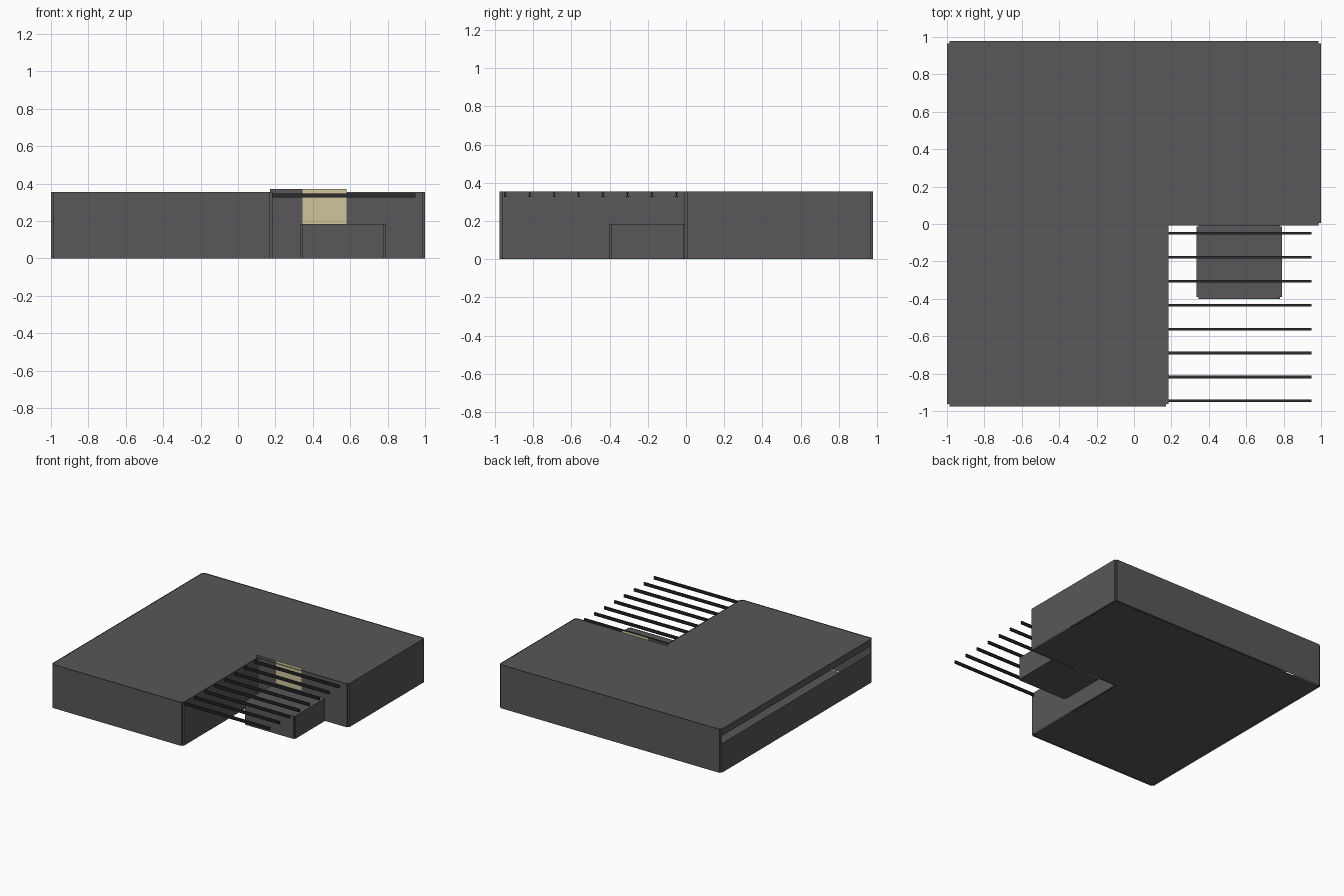
import bpy, bmesh
from mathutils import Vector

if "Cube" in bpy.data.objects:
    bpy.data.objects.remove(bpy.data.objects["Cube"])


def material(name, rgb):
    m = bpy.data.materials.new(name)
    m.diffuse_color = (*rgb, 1)
    m.use_nodes = True
    m.node_tree.nodes["Principled BSDF"].inputs["Base Color"].default_value = m.diffuse_color
    return m


GREY = material("dark_grey", (0.10, 0.095, 0.10))
BLACK = material("near_black", (0.025, 0.025, 0.03))
CREAM = material("cream_glass", (0.62, 0.56, 0.33))


def make(name, bm, mat):
    mesh = bpy.data.meshes.new(name)
    bm.to_mesh(mesh)
    bm.free()
    mesh.materials.append(mat)
    ob = bpy.data.objects.new(name, mesh)
    bpy.context.collection.objects.link(ob)
    return ob


def notched(outline, n=0.013):
    """Cut a small square step out of every convex corner (outline is counter-clockwise)."""
    pts = []
    for i, p in enumerate(outline):
        p = Vector(p)
        a = (Vector(outline[i - 1]) - p).normalized() * n
        b = (Vector(outline[(i + 1) % len(outline)]) - p).normalized() * n
        if a.cross(b) < 0:
            pts += [p + a, p + a + b, p + b]
        else:
            pts.append(p)
    return pts


def sheet(bm, a, b, z0, z1):
    """Upright panel from a to b, facing right of the travel direction."""
    co = [(*a, z0), (*b, z0), (*b, z1), (*a, z1)]
    bm.faces.new([bm.verts.new(c) for c in co])


def cap(bm, pts, z, up=True):
    f = bm.faces.new([bm.verts.new((p[0], p[1], z)) for p in pts])
    f.normal_update()
    if (f.normal.z > 0) != up:
        f.normal_flip()


TOP, ROOF = 0.355, 0.35
house = [(-1, 0.978), (-1, -0.975), (0.185, -0.975), (0.185, -0.008),
         (1, -0.008), (1, 0.978)]
plan = notched(house)

# Outer walls, with a long slit window on the left and an opening at the entrance
bm = bmesh.new()
for i, a in enumerate(plan):
    b = plan[(i + 1) % len(plan)]
    if a.x < -0.999 and b.x < -0.999:
        sheet(bm, a, b, 0, 0.24)
        sheet(bm, a, b, 0.30, TOP)
    elif abs(a.y + 0.008) < 1e-4 and abs(b.y + 0.008) < 1e-4 and a.x < 0.2:
        sheet(bm, (0.58, a.y), b, 0, TOP)
    else:
        sheet(bm, a, b, 0, TOP)
make("outer_walls", bm, GREY)

# Roof just below the wall tops
bm = bmesh.new()
cap(bm, plan, ROOF)
make("roof", bm, GREY)

# Floor, slightly inside the walls
bm = bmesh.new()
inner = [(-0.988, 0.966), (-0.988, -0.963), (0.173, -0.963), (0.173, 0.004),
         (0.988, 0.004), (0.988, 0.966)]
cap(bm, inner, 0.0, up=False)
cap(bm, inner, 0.003)
make("floor", bm, GREY)

# Entrance wall panel and glazed door rising above the roof
for name, x0, x1, mat in (("entrance_panel", 0.17, 0.345, GREY),
                          ("glazed_door", 0.345, 0.58, CREAM)):
    bm = bmesh.new()
    sheet(bm, (x0, -0.002), (x1, -0.002), 0, 0.37)
    make(name, bm, mat)

# Low porch block in the corner
porch = notched([(0.335, -0.003), (0.335, -0.4), (0.79, -0.4), (0.79, -0.003)], 0.01)
bm = bmesh.new()
for i, a in enumerate(porch):
    sheet(bm, a, porch[(i + 1) % len(porch)], 0, 0.185)
cap(bm, porch, 0.183)
cap(bm, porch, 0.0, up=False)
make("porch_block", bm, GREY)

# Pergola beams with an I-shaped section
W, T, H, F = 0.007, 0.003, 0.011, 0.006
half = [(W, -H), (W, -F), (T, -F), (T, F), (W, F), (W, H)]
section = half + [(-y, z) for y, z in reversed(half)]
for k in range(8):
    y, z = -0.05 - k * 0.128, 0.337
    bm = bmesh.new()
    f = bm.faces.new([bm.verts.new((0.185, y + p, z + q)) for p, q in section])
    ext = bmesh.ops.extrude_face_region(bm, geom=[f], use_keep_orig=True)
    bmesh.ops.translate(bm, vec=(0.765, 0, 0),
                        verts=[g for g in ext["geom"] if isinstance(g, bmesh.types.BMVert)])
    bmesh.ops.recalc_face_normals(bm, faces=bm.faces)
    make(f"pergola_beam_{k + 1}", bm, BLACK)
